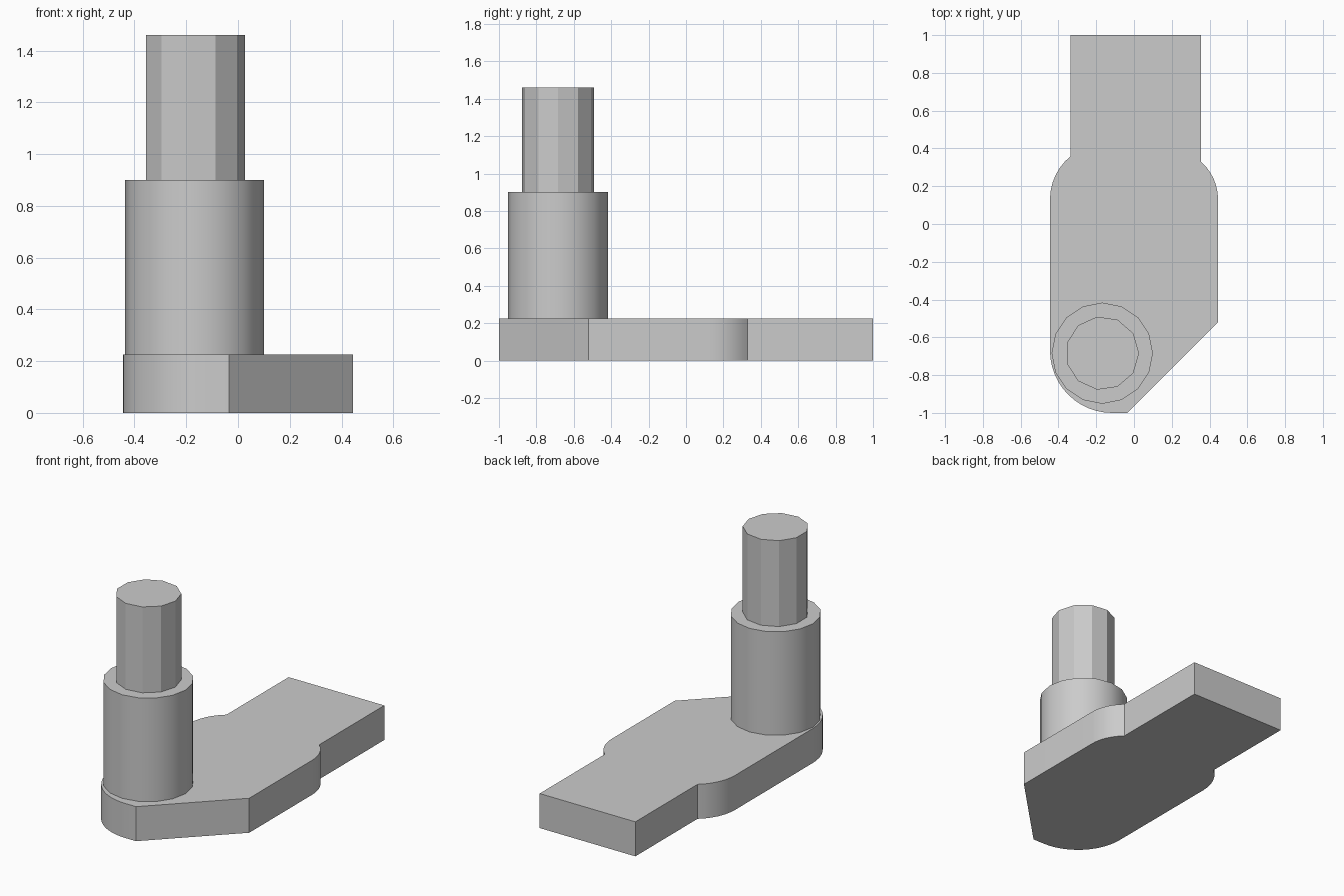
import bpy, bmesh
from math import sin, cos, pi, radians

cube = bpy.data.objects.get("Cube")
if cube:
    bpy.data.objects.remove(cube)

# Single matte grey
grey = bpy.data.materials.new("grey")
grey.use_nodes = True
colour = (0.6, 0.6, 0.6, 1)
grey.diffuse_color = colour
grey.node_tree.nodes["Principled BSDF"].inputs["Base Color"].default_value = colour


def arc(cx, cy, r, start, end, steps):
    """Points on a circular arc, angles in degrees."""
    angles = [radians(start + (end - start) * i / steps) for i in range(steps + 1)]
    return [(cx + r * cos(a), cy + r * sin(a)) for a in angles]


def extrude_profile(name, outline, bottom, top, smooth=False):
    """Solid prism from a counter-clockwise outline."""
    bm = bmesh.new()
    face = bm.faces.new([bm.verts.new((x, y, bottom)) for x, y in outline])
    new = bmesh.ops.extrude_face_region(bm, geom=[face])["geom"]
    bmesh.ops.translate(bm, vec=(0, 0, top - bottom),
                        verts=[v for v in new if isinstance(v, bmesh.types.BMVert)])
    bmesh.ops.recalc_face_normals(bm, faces=bm.faces)
    mesh = bpy.data.meshes.new(name)
    bm.to_mesh(mesh)
    bm.free()
    mesh.materials.append(grey)
    obj = bpy.data.objects.new(name, mesh)
    bpy.context.collection.objects.link(obj)
    if smooth:
        bpy.ops.object.select_all(action="DESELECT")
        obj.select_set(True)
        bpy.context.view_layer.objects.active = obj
        bpy.ops.object.shade_smooth_by_angle(angle=radians(30))
    return obj


def ring(radius, sides):
    """Regular polygon around the post axis."""
    return arc(-0.168, -0.684, radius, 0, 360, sides)[:-1]


# Base plate: tongue at the back, rounded shoulders, chamfered front corner
outline = [(-0.335, 1), (-0.335, 0.36)]
outline += arc(-0.15, 0.13, 0.295, 128.5, 180, 6)
outline += arc(-0.115, -0.67, 0.33, 180, 270, 12)
outline += [(-0.035, -1), (0.445, -0.52)]
outline += arc(0.178, 0.13, 0.267, 0, 48.5, 6)
outline += [(0.355, 1)]
extrude_profile("base_plate", outline, 0, 0.225, smooth=True)

# Stepped post
extrude_profile("post_collar", ring(0.268, 16), 0.225, 0.9, smooth=True)
extrude_profile("post_pin", ring(0.195, 11), 0.9, 1.46)
